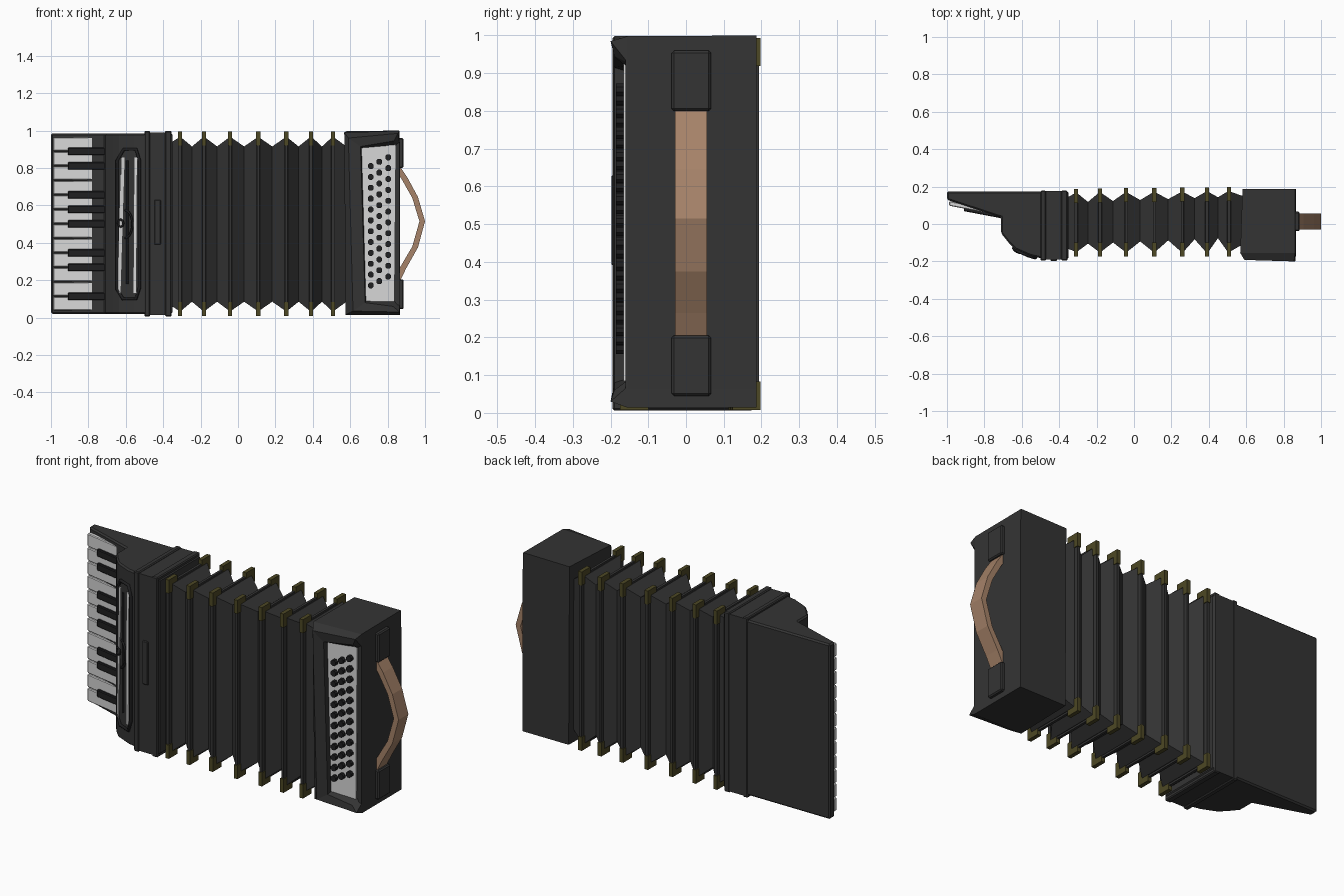
import bpy, bmesh, math
from mathutils import Vector

if "Cube" in bpy.data.objects:
    bpy.data.objects.remove(bpy.data.objects["Cube"])


def material(name, rgb):
    m = bpy.data.materials.new(name)
    m.diffuse_color = (*rgb, 1)
    m.use_nodes = True
    m.node_tree.nodes["Principled BSDF"].inputs["Base Color"].default_value = m.diffuse_color
    return m


CHARCOAL = material("charcoal", (0.034, 0.034, 0.034))
BLACK = material("black", (0.014, 0.014, 0.015))
WHITE = material("ivory white", (0.68, 0.68, 0.68))
BRASS = material("dark brass", (0.075, 0.065, 0.018))
LEATHER = material("tan leather", (0.38, 0.225, 0.14))


def finish(bm, name, mat, bevel=0):
    bmesh.ops.recalc_face_normals(bm, faces=bm.faces)
    me = bpy.data.meshes.new(name)
    bm.to_mesh(me)
    bm.free()
    me.materials.append(mat)
    ob = bpy.data.objects.new(name, me)
    bpy.context.collection.objects.link(ob)
    if bevel:
        mod = ob.modifiers.new("bevel", 'BEVEL')
        mod.width, mod.segments, mod.limit_method = bevel, 1, 'ANGLE'
    return ob


def add_loft(bm, loops):
    """Skin a row of equal closed loops and cap both ends."""
    rings = [[bm.verts.new(p) for p in loop] for loop in loops]
    n = len(rings[0])
    for a, b in zip(rings, rings[1:]):
        for i in range(n):
            j = (i + 1) % n
            bm.faces.new((a[i], a[j], b[j], b[i]))
    bm.faces.new(rings[0])
    bm.faces.new(rings[-1])


def add_box(bm, x0, x1, y0, y1, z0, z1):
    add_loft(bm, [[(x, y0, z0), (x, y1, z0), (x, y1, z1), (x, y0, z1)] for x in (x0, x1)])


def loft(name, mat, loops, bevel=0):
    bm = bmesh.new()
    add_loft(bm, loops)
    return finish(bm, name, mat, bevel)


def box(name, mat, *dims, bevel=0):
    bm = bmesh.new()
    add_box(bm, *dims)
    return finish(bm, name, mat, bevel)


def tube(name, mat, pts, r, cyclic=False):
    cu = bpy.data.curves.new(name, 'CURVE')
    cu.dimensions, cu.bevel_depth, cu.bevel_resolution = '3D', r, 1
    cu.use_fill_caps = True
    sp = cu.splines.new('POLY')
    sp.points.add(len(pts) - 1)
    for p, co in zip(sp.points, pts):
        p.co = (*co, 1)
    sp.use_cyclic_u = cyclic
    cu.materials.append(mat)
    ob = bpy.data.objects.new(name, cu)
    bpy.context.collection.objects.link(ob)


# Treble body: plan profile with sloping keyboard shelf and rounded front
FRONT = [(-0.71, 0.035), (-0.71, -0.05), (-0.67, -0.1), (-0.635, -0.135),
         (-0.555, -0.17), (-0.48, -0.187), (-0.35, -0.187)]
plan = [(-0.35, 0.175), (-1.0, 0.175), (-1.0, 0.13), (-0.97, 0.12)] + FRONT
loft("treble_body", CHARCOAL, [[(x, y, z) for x, y in plan] for z in (0.02, 0.985)], 0.008)
for i, (a, b) in enumerate([(-0.5, -0.47), (-0.39, -0.355)]):
    box(f"treble_band_{i + 1}", CHARCOAL, a, b, -0.195, 0.178, 0.006, 0.998, bevel=0.005)
box("treble_rim", CHARCOAL, -0.48, -0.37, -0.19, 0.176, 0.013, 0.991)
box("register_bar", CHARCOAL, -0.447, -0.412, -0.198, -0.18, 0.39, 0.63, bevel=0.004)


def surf(x):
    """Front surface depth of the treble body."""
    for (xa, ya), (xb, yb) in zip(FRONT[1:], FRONT[2:]):
        if xa <= x <= xb:
            return ya + (yb - ya) * (x - xa) / (xb - xa)
    return -0.187


def on_front(pts, lift=0.004):
    return [(x, surf(x) - lift, z) for x, z in pts]


# Grille: octagonal frame, white strips, rod, ring and arc
tube("grille_frame", BLACK, on_front([(-0.61, 0.9), (-0.545, 0.9), (-0.527, 0.84), (-0.527, 0.16),
     (-0.545, 0.1), (-0.615, 0.1), (-0.645, 0.15), (-0.645, 0.84)]), 0.009, True)
for name, xt, xb in [("grille_strip_left", -0.615, -0.637), ("grille_strip_right", -0.547, -0.552)]:
    loops = []
    for x, z in [(xb, 0.13), (xt, 0.86)]:
        loops.append([(x + dx, surf(x + dx) - dy, z)
                      for dx, dy in [(-0.009, 0.001), (0.009, 0.001), (0.009, 0.009), (-0.009, 0.009)]])
    loft(name, WHITE, loops)
tube("grille_rod", BLACK, on_front([(-0.592, 0.18), (-0.592, 0.84)]), 0.006)
angles = [math.radians(a) for a in range(-90, 91, 18)]
tube("grille_arc", BLACK, on_front([(-0.605 + 0.04 * math.cos(a), 0.5 + 0.075 * math.sin(a))
                                    for a in angles], 0.007), 0.006)
tube("grille_ring", BLACK, on_front([(-0.627 + 0.014 * math.cos(i * math.pi / 4),
     0.505 + 0.02 * math.sin(i * math.pi / 4)) for i in range(8)], 0.01), 0.006, True)

# Piano keys on the sloping shelf
white, black = bmesh.new(), bmesh.new()
PITCH, TOP = 0.0775, 0.966


def add_key(bm, x0, x1, z0, z1, lift, thick):
    def y(x):
        return 0.097 - (x + 0.985) * 0.19 - lift
    add_loft(bm, [[(x0, y(x0), z), (x1, y(x1), z), (x1, y(x1) + thick, z), (x0, y(x0) + thick, z)]
                  for z in (z0, z1)])


for i in range(12):
    z = TOP - i * PITCH
    add_key(white, -0.988, -0.70, z - PITCH + 0.003, z - 0.003, 0, 0.025)
    if i in (1, 2, 4, 5, 6, 8, 9, 11):
        add_key(black, -0.91, -0.70, z - 0.02, z + 0.02, 0.014, 0.03)
finish(white, "white_keys", WHITE, 0.004)
finish(black, "black_keys", BLACK, 0.004)

# Bellows: zigzag loft with ridge frames and brass corners
ridges = [-0.31, -0.182, -0.042, 0.108, 0.258, 0.39, 0.508]


def section(x, y0, y1, z):
    return [(x, y0, z), (x, y1, z), (x, y1, 1 - z), (x, y0, 1 - z)]


loops = [section(-0.36, -0.13, 0.14, 0.065)]
frames, corners = bmesh.new(), bmesh.new()
for i, x in enumerate(ridges):
    s = i / 6
    loops += [section(x - 0.01, -0.145, 0.162 + 0.01 * s, 0.04),
              section(x + 0.01, -0.145, 0.162 + 0.01 * s, 0.04)]
    if i < 6:
        loops.append(section((x + ridges[i + 1]) / 2, -0.105 + 0.035 * s, 0.118 + 0.03 * s, 0.085))
    ya, yb, za, zb = -0.175, 0.188 + 0.01 * s, 0.008, 0.994
    add_box(frames, x - 0.007, x + 0.007, ya + 0.006, yb - 0.004, 0.03, 0.97)
    for y, sy in ((ya, 1), (yb, -1)):
        for z, sz in ((za, 1), (zb, -1)):
            for ly, lz in ((0.03, 0.075), (0.075, 0.032)):
                add_box(corners, x - 0.011, x + 0.011, *sorted((y, y + sy * ly)),
                        *sorted((z, z + sz * lz)))
loops.append(section(0.58, -0.11, 0.15, 0.085))
loft("bellows", CHARCOAL, loops)
finish(frames, "bellows_frames", CHARCOAL)
finish(corners, "bellows_corners", BRASS)

# Bass body: box with a raised bezel, open on its right side
back = [(0.575, 0.985), (0.862, 0.998), (0.865, 0.935), (0.868, 0.065), (0.87, 0.018), (0.6, 0.015)]
outer = [(0.568, 0.187), (0.568, -0.155)]
loft("bass_body", CHARCOAL, [
    [(x, 0.187, z) for x, z in [(0.58, 0.997), (0.862, 1.0), (0.865, 0.935), (0.866, 0.065), (0.867, 0.014), (0.585, 0.014)]],
    [(x, -0.155, z) for x, z in [(0.568, 0.99), (0.862, 0.998), (0.865, 0.935), (0.866, 0.065), (0.867, 0.014), (0.575, 0.015)]],
    [(0.59, -0.192, 0.96), (0.855, -0.2, 0.985), (0.864, -0.16, 0.935),
     (0.865, -0.16, 0.065), (0.862, -0.2, 0.03), (0.615, -0.192, 0.035)],
    [(0.655, -0.19, 0.915), (0.835, -0.19, 0.945), (0.85, -0.16, 0.93),
     (0.85, -0.16, 0.07), (0.83, -0.19, 0.06), (0.68, -0.19, 0.08)],
    [(0.662, -0.157, 0.905), (0.835, -0.157, 0.92), (0.84, -0.157, 0.915),
     (0.836, -0.157, 0.09), (0.83, -0.157, 0.085), (0.685, -0.157, 0.09)]])
loft("button_panel", WHITE, [[(0.66, y, 0.908), (0.842, y, 0.925), (0.834, y, 0.085), (0.683, y, 0.088)]
                             for y in (-0.156, -0.165)])

# Bass buttons: three staggered columns
bm = bmesh.new()
for x, top in ((0.71, 0.81), (0.755, 0.833), (0.803, 0.857)):
    for r in range(12):
        z = top - r * 0.058
        ring = [(x + 0.017 * math.cos(a), z + 0.017 * math.sin(a))
                for a in (k * math.pi / 4 + 0.39 for k in range(8))]
        add_loft(bm, [[(px, y, pz) for px, pz in ring] for y in (-0.16, -0.185)])
finish(bm, "bass_buttons", BLACK)

# Hand strap and its two mounts
for name, z0, z1 in (("strap_mount_top", 0.8, 0.96), ("strap_mount_bottom", 0.045, 0.205)):
    box(name, CHARCOAL, 0.855, 0.885, -0.038, 0.066, z0, z1, bevel=0.006)
path = [(0.868, 0.805), (0.905, 0.75), (0.962, 0.645), (1.0, 0.515), (0.962, 0.375), (0.9, 0.265), (0.868, 0.2)]
loft("hand_strap", LEATHER, [[(x, -0.029, z), (x, 0.056, z), (x - 0.03, 0.056, z + (0.51 - z) * 0.04),
                              (x - 0.03, -0.029, z + (0.51 - z) * 0.04)] for x, z in path])
